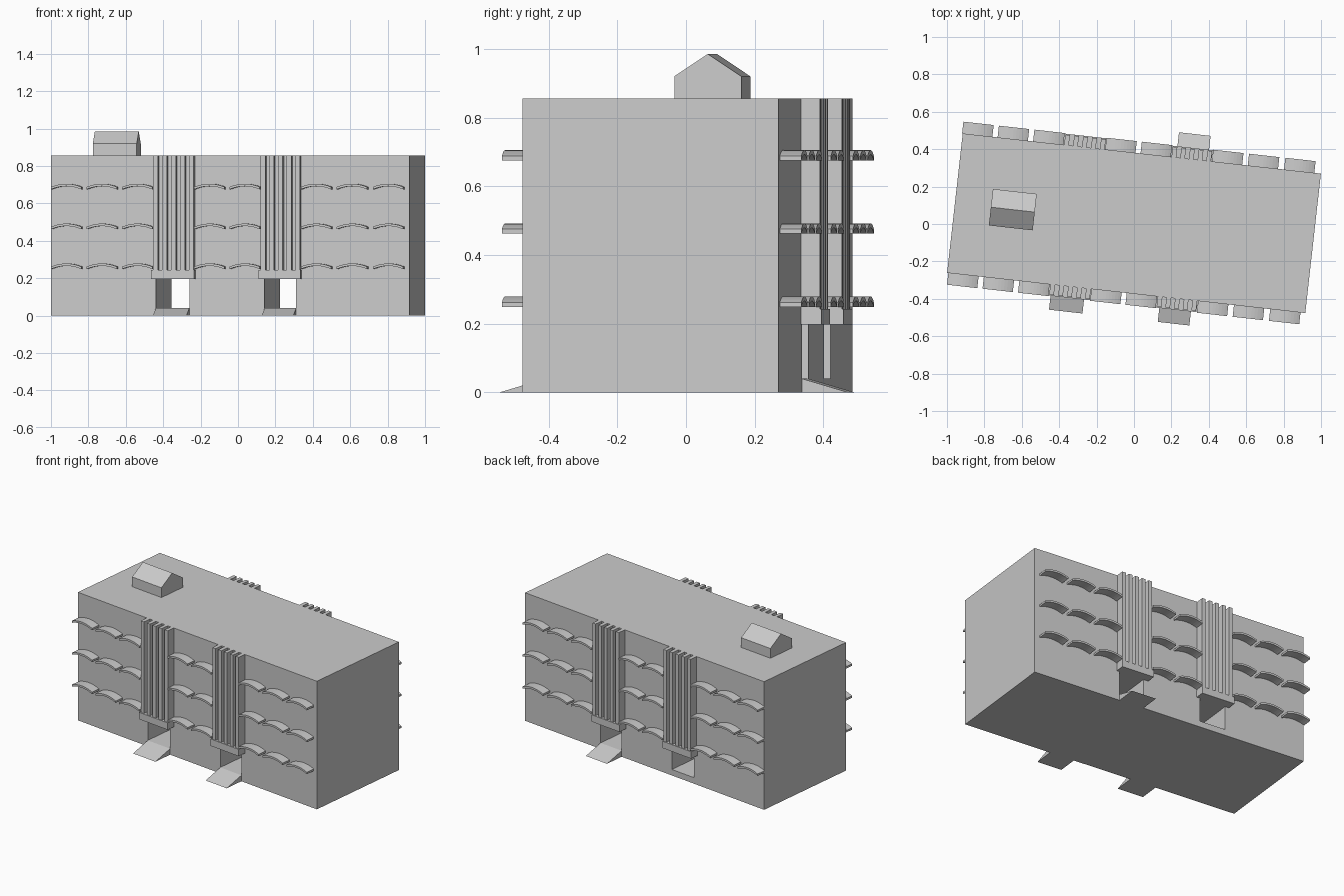
import bpy
import bmesh
import math
from mathutils import Matrix

cube = bpy.data.objects.get("Cube")
if cube:
    bpy.data.objects.remove(cube, do_unlink=True)

GREY = (0.6, 0.6, 0.6, 1.0)
concrete = bpy.data.materials.new("light_grey_concrete")
concrete.use_nodes = True
concrete.diffuse_color = GREY
concrete.node_tree.nodes["Principled BSDF"].inputs["Base Color"].default_value = GREY

# The whole block stands slightly turned on its plot
PLACE = Matrix.Translation((0, 0.004, 0)) @ Matrix.Rotation(math.radians(-6.4), 4, "Z")
LENGTH, DEPTH, HEIGHT = 1.927, 0.75, 0.855
WALL = DEPTH / 2
FLOOR, DOOR_TOP = 0.04, 0.197


def prism(name, outline, start, end, axis="y"):
    """Extrude an outline along y (points are x, z) or along x (points are y, z)."""
    bm = bmesh.new()

    def ring(at):
        return [bm.verts.new((a, at, z) if axis == "y" else (at, a, z)) for a, z in outline]

    first, last = ring(start), ring(end)
    bm.faces.new(first)
    bm.faces.new(last)
    count = len(outline)
    for i in range(count):
        j = (i + 1) % count
        bm.faces.new((first[i], first[j], last[j], last[i]))
    bmesh.ops.recalc_face_normals(bm, faces=bm.faces)
    mesh = bpy.data.meshes.new(name)
    bm.to_mesh(mesh)
    bm.free()
    mesh.materials.append(concrete)
    obj = bpy.data.objects.new(name, mesh)
    bpy.context.collection.objects.link(obj)
    obj.matrix_world = PLACE
    return obj


def box(name, x0, x1, y0, y1, z0, z1):
    return prism(name, [(x0, z0), (x1, z0), (x1, z1), (x0, z1)], y0, y1)


# Main block with two passages running straight through it
building = box("building", -LENGTH / 2, LENGTH / 2, -WALL, WALL, 0, HEIGHT)
doors = [(-0.4, -0.22), (0.185, 0.355)]
for x0, x1 in doors:
    cutter = box("passage_cutter", x0, x1, -1, 1, FLOOR, DOOR_TOP)
    cutter.hide_render = True
    cut = building.modifiers.new("passage", "BOOLEAN")
    cut.object = cutter
    cut.operation = "DIFFERENCE"
    cut.solver = "EXACT"
    bpy.context.view_layer.objects.active = building
    bpy.ops.object.modifier_apply(modifier=cut.name)
    bpy.data.objects.remove(cutter, do_unlink=True)

# Arched canopy outline
CANOPY, RISE, THICK, STEPS = 0.163, 0.017, 0.013, 10


def arch(x, z):
    top, bottom = [], []
    for i in range(STEPS + 1):
        t = i / STEPS
        lift = RISE * (1 - (2 * t - 1) ** 2)
        bottom.append((x + CANOPY * t, z + lift))
        top.append((x + CANOPY * t, z + lift + THICK))
    return bottom + top[::-1]


canopy_starts = [-0.957, -0.766, -0.575, -0.187, 0.003, 0.387, 0.58, 0.775]
bays = [(-0.408, -0.19), (0.17, 0.382)]
FINS, FIN_WIDTH = 5, 0.025

for side, label, shift in ((-1, "front", 0.0), (1, "back", -0.01)):
    wall = side * WALL
    # Window canopies on three floors
    for floor, z in enumerate((0.249, 0.462, 0.675), 1):
        for n, x in enumerate(canopy_starts, 1):
            prism(f"{label}_canopy_{floor}_{n}", arch(x + shift, z), wall, wall + side * 0.063)

    # Finned stair bays standing on a slab over each entrance
    for n, (x0, x1) in enumerate(bays, 1):
        x0, x1 = x0 + shift, x1 + shift
        box(f"{label}_entrance_slab_{n}", x0 - 0.01, x1 + 0.003,
            wall, wall + side * 0.06, DOOR_TOP, 0.243)
        pitch = (x1 - x0 - FIN_WIDTH) / (FINS - 1)
        for f in range(FINS):
            left = x0 + f * pitch
            box(f"{label}_fin_{n}_{f + 1}", left, left + FIN_WIDTH,
                wall, wall + side * 0.055, 0.243, HEIGHT)

    # Entrance ramps; one back passage has none
    for n, (x0, x1) in enumerate(doors, 1):
        if side == 1 and n == 1:
            continue
        slope = [(wall, 0), (wall + side * 0.135, 0), (wall, FLOOR)]
        prism(f"{label}_ramp_{n}", slope, x0, x1, axis="x")

# Gabled roof hut
gable = [(-0.098, HEIGHT), (0.098, HEIGHT), (0.098, 0.92), (0, 0.985), (-0.098, 0.92)]
prism("roof_hut", gable, -0.77, -0.534, axis="x")
